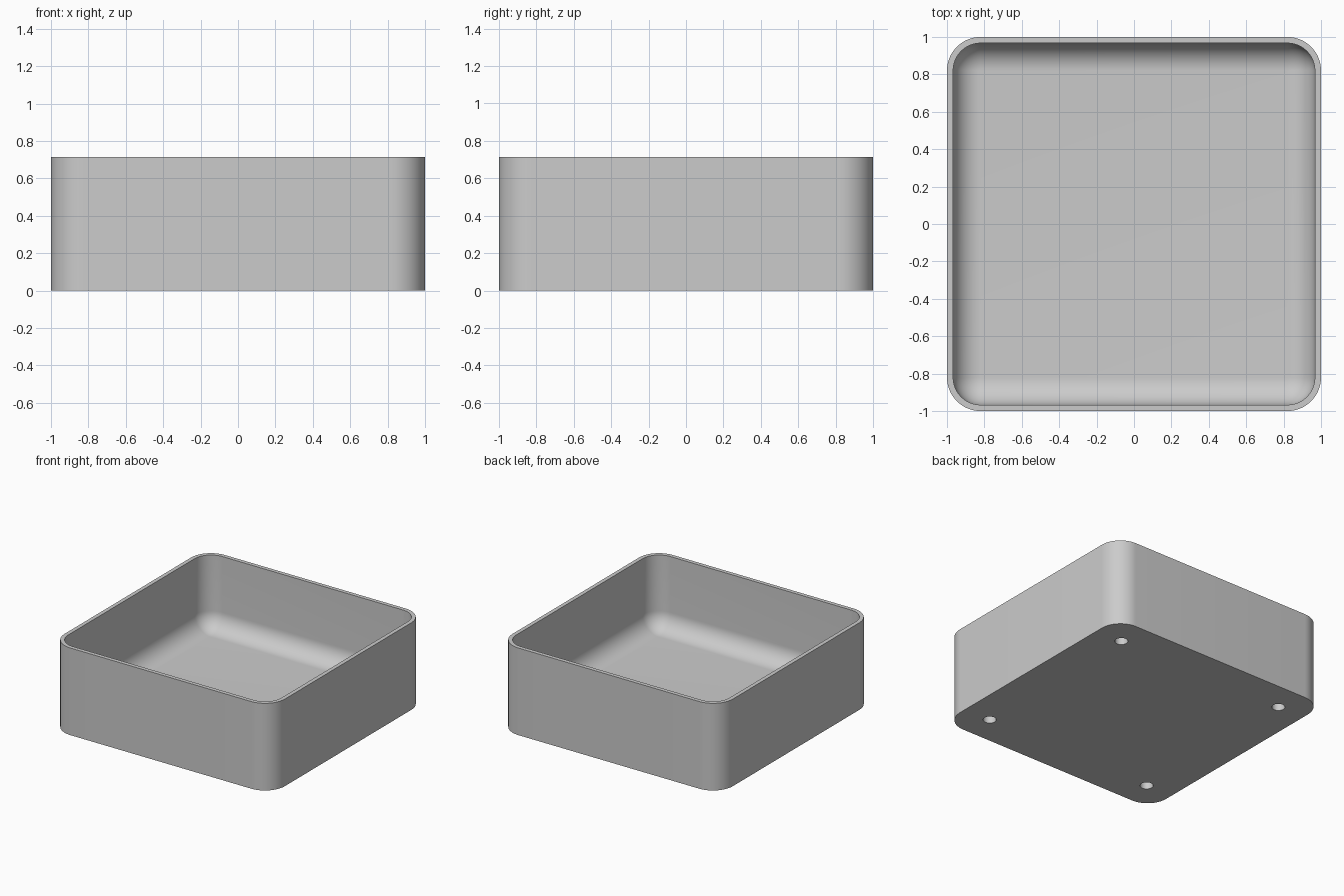
import bpy, bmesh, math

if "Cube" in bpy.data.objects:
    bpy.data.objects.remove(bpy.data.objects["Cube"], do_unlink=True)

HEIGHT = 0.715
CORNER = 0.18            # outer corner radius
WALL = 0.033
FLOOR = 0.11             # floor thickness
HOLE_POS, HOLE_RADIUS, HOLE_DEPTH = 0.762, 0.049, 0.07
STEPS = 16               # segments per rounded corner

grey = bpy.data.materials.new("plain_grey")
grey.use_nodes = True
grey.diffuse_color = (0.6, 0.6, 0.6, 1)
grey.node_tree.nodes["Principled BSDF"].inputs["Base Color"].default_value = (0.6, 0.6, 0.6, 1)


def make_object(name, bm):
    mesh = bpy.data.meshes.new(name)
    bm.to_mesh(mesh)
    bm.free()
    mesh.materials.append(grey)
    obj = bpy.data.objects.new(name, mesh)
    bpy.context.collection.objects.link(obj)
    return obj


def ring(bm, inset, z):
    """Rounded square, inset from the outer wall."""
    radius, centre = CORNER - inset, 1 - CORNER
    verts = []
    for quarter in range(4):
        mid = math.radians(45 + 90 * quarter)
        cx = math.copysign(centre, math.cos(mid))
        cy = math.copysign(centre, math.sin(mid))
        for i in range(STEPS + 1):
            a = math.radians(90 * (quarter + i / STEPS))
            verts.append(bm.verts.new((cx + radius * math.cos(a), cy + radius * math.sin(a), z)))
    return verts


# Tray: outer wall, rim, inner wall, then a fillet down to the floor
fillet = CORNER - WALL
levels = [(0, 0), (0, HEIGHT), (WALL, HEIGHT)]
for i in range(STEPS + 1):
    a = math.radians(90 * i / STEPS)
    levels.append((WALL + fillet * (1 - math.cos(a)), FLOOR + fillet * (1 - math.sin(a))))

bm = bmesh.new()
rings = [ring(bm, inset, z) for inset, z in levels]
for low, high in zip(rings, rings[1:]):
    for i in range(len(low)):
        j = (i + 1) % len(low)
        bm.faces.new((low[i], low[j], high[j], high[i]))
bm.faces.new(list(reversed(rings[0])))
bm.faces.new(rings[-1])
bmesh.ops.remove_doubles(bm, verts=bm.verts, dist=1e-5)
bmesh.ops.recalc_face_normals(bm, faces=bm.faces)
tray = make_object("square_tray", bm)

# Blind round holes in the underside, one at each corner
bm = bmesh.new()
for sx in (-1, 1):
    for sy in (-1, 1):
        made = bmesh.ops.create_cone(bm, cap_ends=True, segments=32, radius1=HOLE_RADIUS,
                                     radius2=HOLE_RADIUS, depth=2 * HOLE_DEPTH)
        bmesh.ops.translate(bm, verts=made["verts"], vec=(sx * HOLE_POS, sy * HOLE_POS, 0))
cutter = make_object("hole_cutter", bm)
cutter.hide_render = True

cut = tray.modifiers.new("holes", "BOOLEAN")
cut.operation = "DIFFERENCE"
cut.solver = "EXACT"
cut.object = cutter

for other in bpy.context.selected_objects:
    other.select_set(False)
tray.select_set(True)
bpy.context.view_layer.objects.active = tray
bpy.ops.object.modifier_apply(modifier=cut.name)
bpy.data.objects.remove(cutter, do_unlink=True)
bpy.ops.object.shade_smooth_by_angle(angle=math.radians(30))
